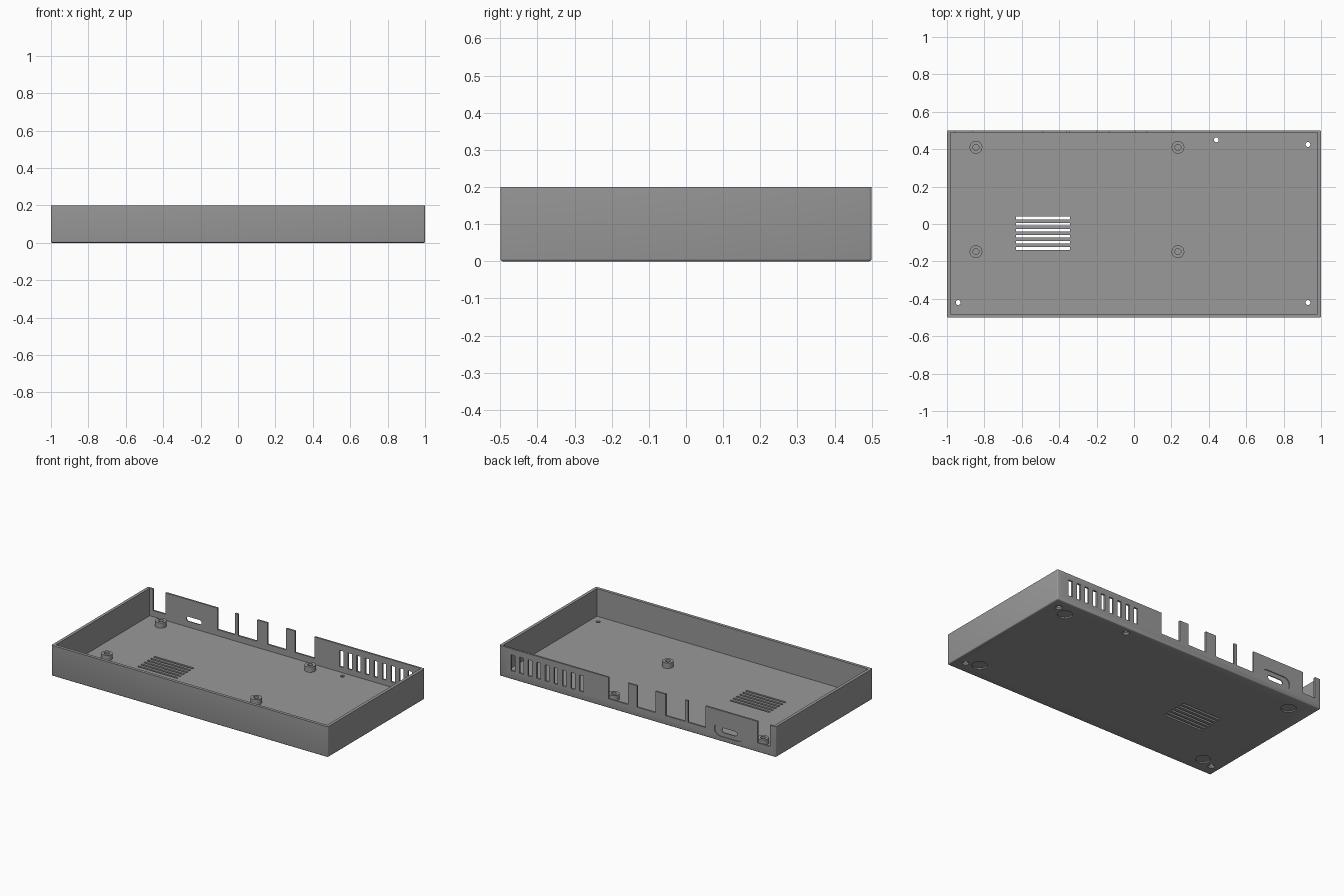
import bpy, bmesh, math
from mathutils import Matrix, Vector

old = bpy.data.objects.get("Cube")
if old:
    bpy.data.objects.remove(old, do_unlink=True)

grey = bpy.data.materials.new("mid grey")
grey.use_nodes = True
grey.diffuse_color = (0.32, 0.32, 0.32, 1)
grey.node_tree.nodes["Principled BSDF"].inputs["Base Color"].default_value = grey.diffuse_color

HEIGHT, FLOOR, WALL, BACK_WALL = 0.2, 0.02, 0.02, 0.012


def add_box(bm, x0, x1, y0, y1, z0, z1):
    size = Vector((x1 - x0, y1 - y0, z1 - z0))
    centre = Vector((x0 + x1, y0 + y1, z0 + z1)) / 2
    bmesh.ops.create_cube(bm, size=1, matrix=Matrix.Translation(centre) @ Matrix.Diagonal(size).to_4x4())


def add_stack(bm, x, y, rings, sides=32):
    """Closed round solid from (radius, z) rings, lowest first."""
    loops = [[bm.verts.new((x + r * math.cos(a), y + r * math.sin(a), z))
              for a in (2 * math.pi * i / sides for i in range(sides))] for r, z in rings]
    bm.faces.new(loops[0][::-1])
    bm.faces.new(loops[-1])
    for low, high in zip(loops, loops[1:]):
        for i in range(sides):
            j = (i + 1) % sides
            bm.faces.new((low[i], low[j], high[j], high[i]))


def add_pill(bm, x, z, width, height, y0, y1, steps=12):
    """Rounded slot solid running along y."""
    r, half = height / 2, (width - height) / 2
    outline = []
    for side in (1, -1):
        for i in range(steps + 1):
            a = math.pi * i / steps - side * math.pi / 2
            outline.append((x + side * half + r * math.cos(a), z + r * math.sin(a)))
    face = bm.faces.new([bm.verts.new((px, y0, pz)) for px, pz in outline])
    ext = bmesh.ops.extrude_face_region(bm, geom=[face], use_keep_orig=True)
    bmesh.ops.translate(bm, vec=(0, y1 - y0, 0), verts=[v for v in ext["geom"] if isinstance(v, bmesh.types.BMVert)])


def make_object(bm, name):
    bmesh.ops.recalc_face_normals(bm, faces=bm.faces)
    mesh = bpy.data.meshes.new(name)
    bm.to_mesh(mesh)
    bm.free()
    mesh.materials.append(grey)
    ob = bpy.data.objects.new(name, mesh)
    bpy.context.collection.objects.link(ob)
    return ob


def activate(ob):
    bpy.ops.object.select_all(action='DESELECT')
    ob.select_set(True)
    bpy.context.view_layer.objects.active = ob


def cut(target, bm):
    cutter = make_object(bm, "cutter")
    cutter.hide_render = True
    mod = target.modifiers.new("cut", 'BOOLEAN')
    mod.operation, mod.solver, mod.object = 'DIFFERENCE', 'EXACT', cutter
    activate(target)
    bpy.ops.object.modifier_apply(modifier=mod.name)
    bpy.data.objects.remove(cutter, do_unlink=True)


# Tray block, lightly rounded everywhere but the rim
bm = bmesh.new()
add_box(bm, -1, 1, -0.5, 0.5, 0, HEIGHT)
edges = [e for e in bm.edges if min(v.co.z for v in e.verts) < 0.01]
bmesh.ops.bevel(bm, geom=edges, offset=0.007, segments=3, profile=0.5, affect='EDGES')
tray = make_object(bm, "case_tray")

# Hollow interior
bm = bmesh.new()
add_box(bm, -1 + WALL, 1 - WALL, -0.5 + WALL, 0.5 - BACK_WALL, FLOOR, HEIGHT + 0.1)
cut(tray, bm)

bm = bmesh.new()
# Connector notches in the back wall
for x0, x1 in ((-0.957, -0.866), (-0.49, -0.364), (-0.342, -0.203), (-0.128, 0.005), (0.07, 0.21)):
    add_box(bm, x0, x1, 0.47, 0.53, 0.06, HEIGHT + 0.1)
# Upright vents in the back wall
for i in range(9):
    x = 0.406 + i * 0.062
    add_box(bm, x - 0.014, x + 0.014, 0.47, 0.53, 0.055, 0.16)
# Floor grille
for i in range(6):
    y = 0.032 - i * 0.0326
    add_box(bm, -0.63, -0.343, y - 0.007, y + 0.007, -0.05, 0.05)
# Countersunk screw holes
for x, y in ((0.44, 0.45), (0.93, 0.425), (0.93, -0.42), (-0.94, -0.42)):
    add_stack(bm, x, y, ((0.024, -0.003), (0.013, 0.01), (0.013, 0.05)))
# Shallow foot recesses underneath
for x in (-0.85, 0.85):
    for y in (-0.387, 0.387):
        add_stack(bm, x, y, ((0.045, -0.02), (0.045, 0.008)))
# Plug recess on the outside of the back wall
add_pill(bm, -0.66, 0.073, 0.21, 0.084, 0.4945, 0.53)
cut(tray, bm)

# Plug slot through the back wall
bm = bmesh.new()
add_pill(bm, -0.66, 0.073, 0.11, 0.03, 0.47, 0.52)
cut(tray, bm)

# Hollow standoffs
parts = [tray]
for side, x in (("right", -0.845), ("left", 0.235)):
    for end, y in (("back", 0.41), ("front", -0.148)):
        bm = bmesh.new()
        add_stack(bm, x, y, ((0.034, FLOOR - 0.001), (0.034, FLOOR + 0.035)))
        post = make_object(bm, f"standoff_{end}_{side}")
        bm = bmesh.new()
        add_stack(bm, x, y, ((0.016, 0), (0.016, 0.1)))
        cut(post, bm)
        parts.append(post)

for ob in parts:
    activate(ob)
    bpy.ops.object.shade_smooth_by_angle(angle=math.radians(32))
